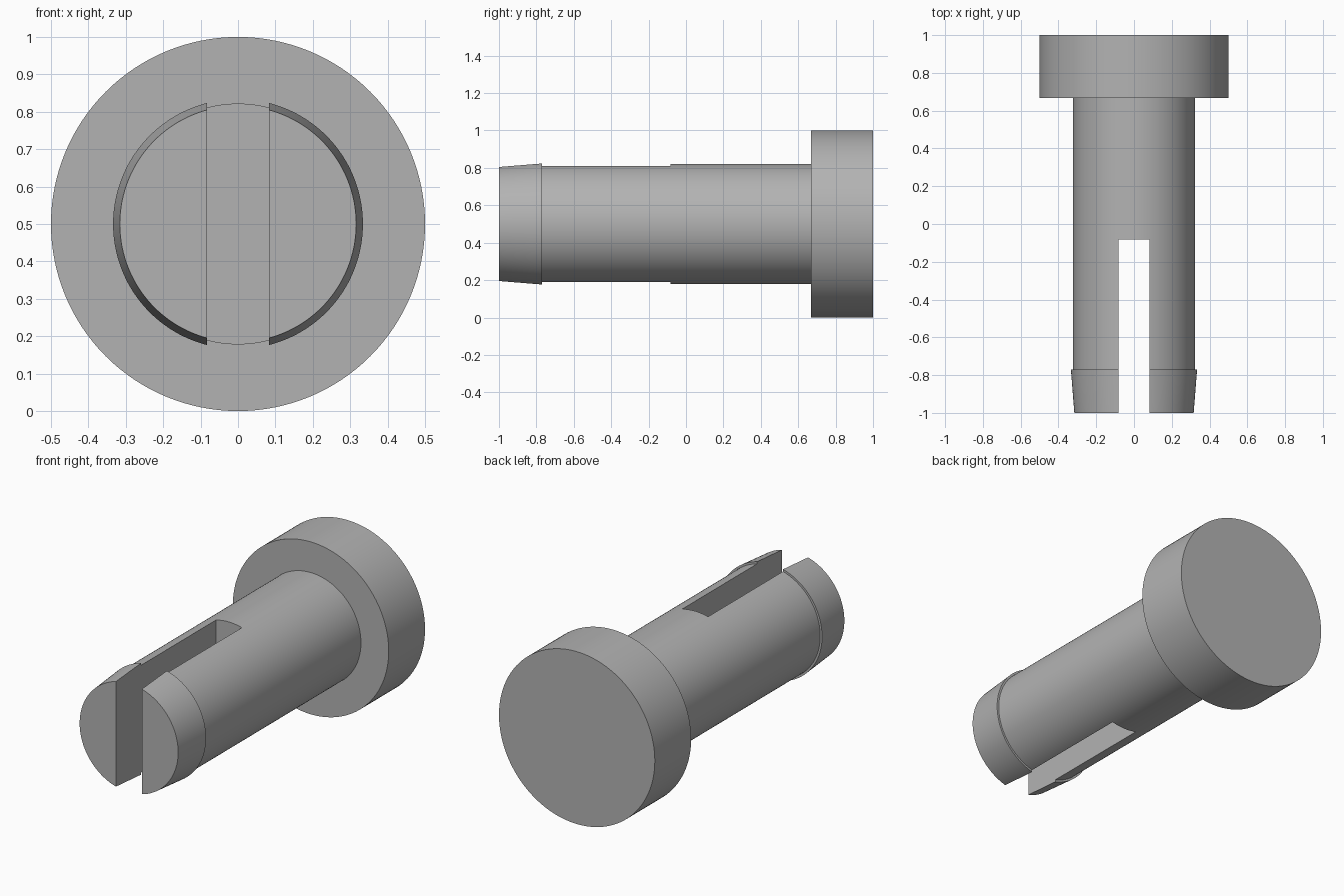
import bpy
import bmesh
import math
from mathutils import Matrix, Vector

if "Cube" in bpy.data.objects:
    bpy.data.objects.remove(bpy.data.objects["Cube"], do_unlink=True)

CENTRE_Z = 0.5
SEGMENTS = 128

# Single grey finish
grey = bpy.data.materials.new("plain_grey")
grey.use_nodes = True
colour = (0.45, 0.45, 0.45, 1)
grey.diffuse_color = colour
grey.node_tree.nodes["Principled BSDF"].inputs["Base Color"].default_value = colour


def make_object(name, bm):
    bmesh.ops.recalc_face_normals(bm, faces=bm.faces)
    mesh = bpy.data.meshes.new(name)
    bm.to_mesh(mesh)
    bm.free()
    mesh.materials.append(grey)
    obj = bpy.data.objects.new(name, mesh)
    bpy.context.collection.objects.link(obj)
    return obj


def revolve(name, profile):
    """Turn (radius, y) points around the pin's long axis."""
    bm = bmesh.new()
    rings = []
    for radius, y in profile:
        ring = []
        for i in range(SEGMENTS):
            a = math.tau * i / SEGMENTS
            ring.append(bm.verts.new((radius * math.cos(a), y,
                                      CENTRE_Z + radius * math.sin(a))))
        rings.append(ring)
    for r0, r1 in zip(rings, rings[1:]):
        for i in range(SEGMENTS):
            j = (i + 1) % SEGMENTS
            bm.faces.new((r0[i], r0[j], r1[j], r1[i]))
    bm.faces.new(rings[0])
    bm.faces.new(rings[-1])
    return make_object(name, bm)


# Pin: tapered tip, snap lip, shaft and wide head
pin = revolve("snap_pin", [
    (0.316, -1.0), (0.334, -0.77), (0.322, -0.77),
    (0.322, 0.667), (0.5, 0.667), (0.5, 1.0),
])

# Slot through the shaft, open at the tip
bm = bmesh.new()
bmesh.ops.create_cube(bm, size=1.0, matrix=Matrix.Translation(
    Vector((0, -0.6415, CENTRE_Z))) @ Matrix.Diagonal((0.166, 1.117, 1.2, 1)))
slot = make_object("slot_cutter", bm)
slot.hide_render = True

bpy.ops.object.select_all(action="DESELECT")
pin.select_set(True)
bpy.context.view_layer.objects.active = pin
cut = pin.modifiers.new("slot", "BOOLEAN")
cut.operation = "DIFFERENCE"
cut.solver = "EXACT"
cut.object = slot
bpy.ops.object.modifier_apply(modifier=cut.name)
bpy.data.objects.remove(slot, do_unlink=True)

bpy.ops.object.shade_smooth_by_angle(angle=math.radians(30))
